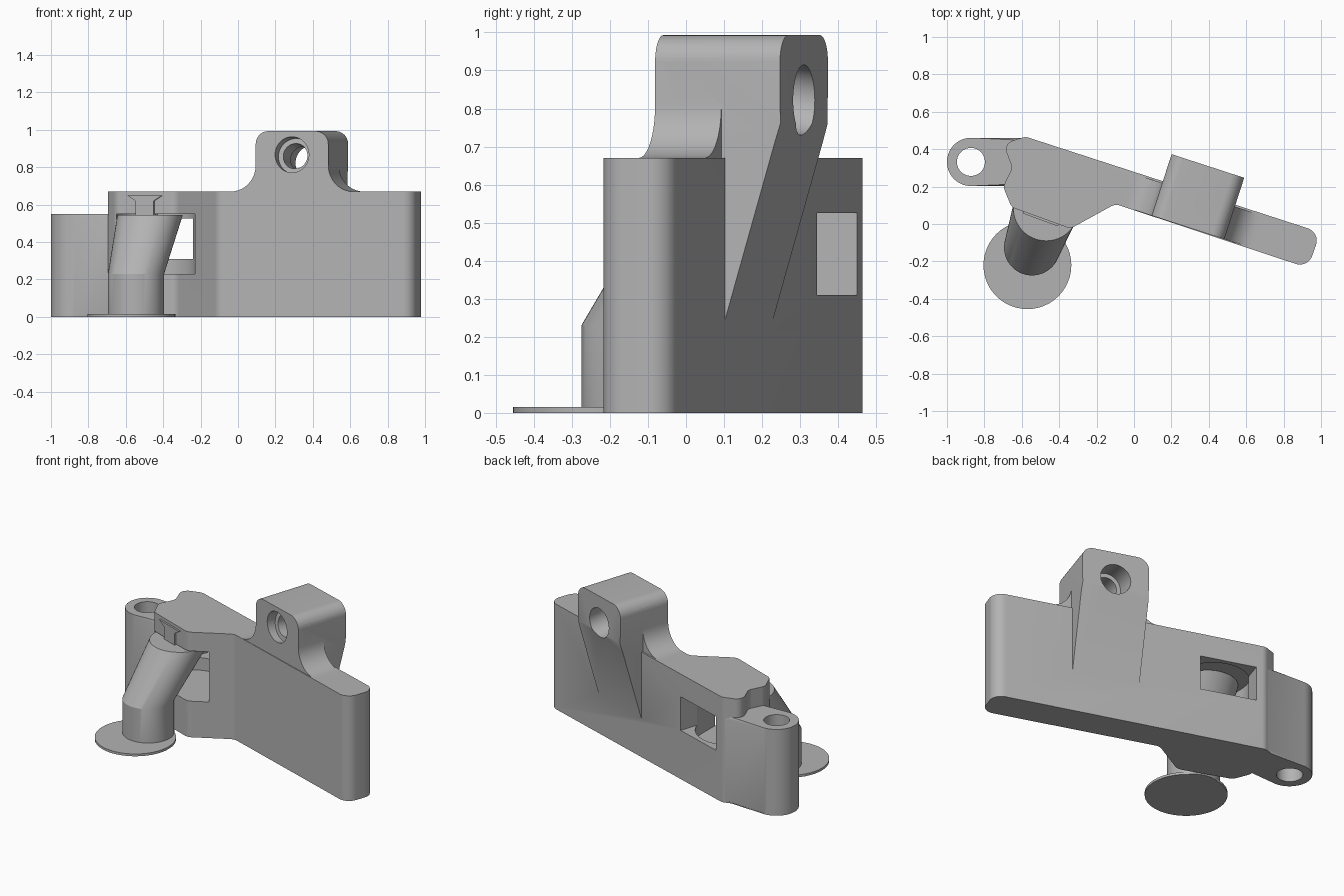
import bpy, bmesh, math
from mathutils import Matrix, Vector

cube = bpy.data.objects.get("Cube")
if cube:
    bpy.data.objects.remove(cube, do_unlink=True)

grey = bpy.data.materials.new("plain grey")
grey.use_nodes = True
grey.diffuse_color = (0.45, 0.45, 0.45, 1)
grey.node_tree.nodes["Principled BSDF"].inputs["Base Color"].default_value = grey.diffuse_color

# The arm runs at a slant: local x along it, local y up, local z out of its front
TURN = Matrix.Rotation(math.radians(-18), 4, "Z")
SLANT = TURN @ Matrix.Rotation(math.pi / 2, 4, "X")
CHAMFER = 0.014


def rounded(corners, steps=10):
    """Outline with each (x, y, radius) corner replaced by an arc."""
    out = []
    for i, (x, y, r) in enumerate(corners):
        p = Vector((x, y))
        if not r:
            out.append(p)
            continue
        a = (Vector(corners[i - 1][:2]) - p).normalized()
        b = (Vector(corners[(i + 1) % len(corners)][:2]) - p).normalized()
        half = a.angle(b) / 2
        centre = p + (a + b).normalized() * r / math.sin(half)
        start = p + a * r / math.tan(half) - centre
        sweep = start.angle_signed(p + b * r / math.tan(half) - centre)
        for k in range(steps + 1):
            out.append(centre + Matrix.Rotation(-sweep * k / steps, 2) @ start)
    return out


def finish(name, bm, matrix=Matrix()):
    bmesh.ops.recalc_face_normals(bm, faces=bm.faces)
    bm.transform(matrix)
    mesh = bpy.data.meshes.new(name)
    bm.to_mesh(mesh)
    bm.free()
    mesh.materials.append(grey)
    obj = bpy.data.objects.new(name, mesh)
    bpy.context.collection.objects.link(obj)
    return obj


def loft(name, rings, matrix=Matrix(), chamfer=0, cut=None):
    """Solid skinned through rings of equal point count."""
    bm = bmesh.new()
    loops = [[bm.verts.new(p) for p in ring] for ring in rings]
    for low, high in zip(loops, loops[1:]):
        for i in range(len(low)):
            bm.faces.new((low[i - 1], low[i], high[i], high[i - 1]))
    caps = [bm.faces.new(loops[0]), bm.faces.new(loops[-1])]
    if chamfer:
        rim = [e for f in caps for e in f.edges]
        bmesh.ops.bevel(bm, geom=rim, offset=chamfer, segments=1, affect="EDGES")
    if cut:
        res = bmesh.ops.bisect_plane(bm, geom=bm.verts[:] + bm.edges[:] + bm.faces[:],
                                     plane_co=cut[0], plane_no=cut[1], clear_outer=True)
        edges = [g for g in res["geom_cut"] if isinstance(g, bmesh.types.BMEdge)]
        bmesh.ops.holes_fill(bm, edges=edges)
    return finish(name, bm, matrix)


def prism(name, outline, low, high, matrix=Matrix(), chamfer=0, cut=None):
    rings = [[(p[0], p[1], z) for p in outline] for z in (low, high)]
    return loft(name, rings, matrix, chamfer, cut)


def ring(x, y, z, r, n=48):
    return [(x + r * math.cos(math.tau * i / n), y + r * math.sin(math.tau * i / n), z)
            for i in range(n)]


def cylinder(name, x, y, low, high, r, matrix=Matrix()):
    return loft(name, [ring(x, y, low, r), ring(x, y, high, r)], matrix)


def combine(obj, others, operation):
    """Apply a boolean with each helper, then discard the helper."""
    for other in others:
        other.hide_render = True
        mod = obj.modifiers.new("combine", "BOOLEAN")
        mod.object, mod.operation, mod.solver = other, operation, "EXACT"
        graph = bpy.context.evaluated_depsgraph_get()
        mesh = bpy.data.meshes.new_from_object(obj.evaluated_get(graph))
        obj.modifiers.clear()
        obj.data = mesh
        bpy.data.objects.remove(other, do_unlink=True)


# Slanted arm with a bulged end
body = prism("arm_body", rounded([
    (-0.58, 0.467, 0.06), (0.997, -0.045, 0.07), (0.93, -0.235, 0.07),
    (-0.1, 0.107, 0.06), (-0.34, -0.025, 0.06), (-0.655, 0.09, 0.05),
    (-0.70, 0.2, 0.05), (-0.65, 0.3, 0.05), (-0.70, 0.43, 0.05)]),
    0, 0.67, chamfer=CHAMFER)

# Lower hinge ear
ear = prism("hinge_ear", rounded([
    (-1.0, 0.203, 0.128), (-0.55, 0.203, 0), (-0.55, 0.43, 0),
    (-0.585, 0.461, 0), (-1.0, 0.461, 0.128)]), 0, 0.55, chamfer=CHAMFER)

# Upright lug: filleted into the arm, with a sloping brace behind
neck = prism("lug_neck", rounded([
    (-0.1, 0.5, 0), (-0.1, 0.67, 0), (0.076, 0.67, 0.14), (0.076, 0.993, 0.07),
    (0.484, 0.993, 0.07), (0.484, 0.67, 0.14), (0.66, 0.67, 0), (0.66, 0.5, 0)]),
    -0.255, -0.072, SLANT, CHAMFER)
brace = prism("lug_brace", rounded([
    (0.076, 0.1, 0), (0.076, 0.993, 0.07), (0.484, 0.993, 0.07), (0.484, 0.1, 0)]),
    -0.417, -0.09, SLANT, CHAMFER,
    cut=((0, 0.76, -0.417), (0, -0.162, -0.55)))
combine(body, [ear, neck, brace], "UNION")

# Bores, pocket and rear window
tilt = SLANT @ Matrix.Translation((0.28, 0.845, -0.24)) @ Matrix.Rotation(-0.13, 4, "X")
bores = [cylinder("bore", 0, 0, low, high, r, tilt)
         for low, high, r in ((-0.4, 0.4, 0.068), (0.11, 0.4, 0.095), (-0.4, -0.02, 0.092))]
pocket = cylinder("pocket", -0.44, 0.17, 0.23, 0.55, 0.21)
mouth = prism("mouth", [(-0.65, -0.2), (-0.23, -0.2), (-0.23, 0.17), (-0.65, 0.17)], 0.23, 0.55)
window = prism("window", [(-0.64, 0.31), (-0.30, 0.31), (-0.30, 0.525), (-0.64, 0.525)],
               -0.4, -0.1, SLANT)
hinge_hole = cylinder("hinge_hole", -0.872, 0.332, -0.1, 0.7, 0.075)
combine(body, bores + [pocket, mouth, window, hinge_hole], "DIFFERENCE")

# Bent support post on a thin round foot
post = loft("support_post", [ring(-0.545, -0.125, 0, 0.15), ring(-0.545, -0.125, 0.23, 0.15),
                             ring(-0.47, 0.085, 0.545, 0.175)])
foot = cylinder("round_foot", -0.57, -0.22, 0, 0.015, 0.235)

# Small flared peg between post and arm
peg_at = Matrix.Translation((-0.49, 0.05, 0)) @ Matrix.Rotation(math.radians(-20), 4, "Z")
peg = loft("flared_peg", [[(-w, -0.03, z), (w, -0.03, z), (w, 0.04, z), (-w, 0.04, z)]
                          for w, z in ((0.052, 0.53), (0.052, 0.62), (0.1, 0.65))], peg_at)

# Smooth curves, crisp edges
bpy.ops.object.select_all(action="DESELECT")
for obj in (body, post, foot, peg):
    obj.select_set(True)
bpy.context.view_layer.objects.active = body
bpy.ops.object.shade_smooth_by_angle(angle=math.radians(25))
